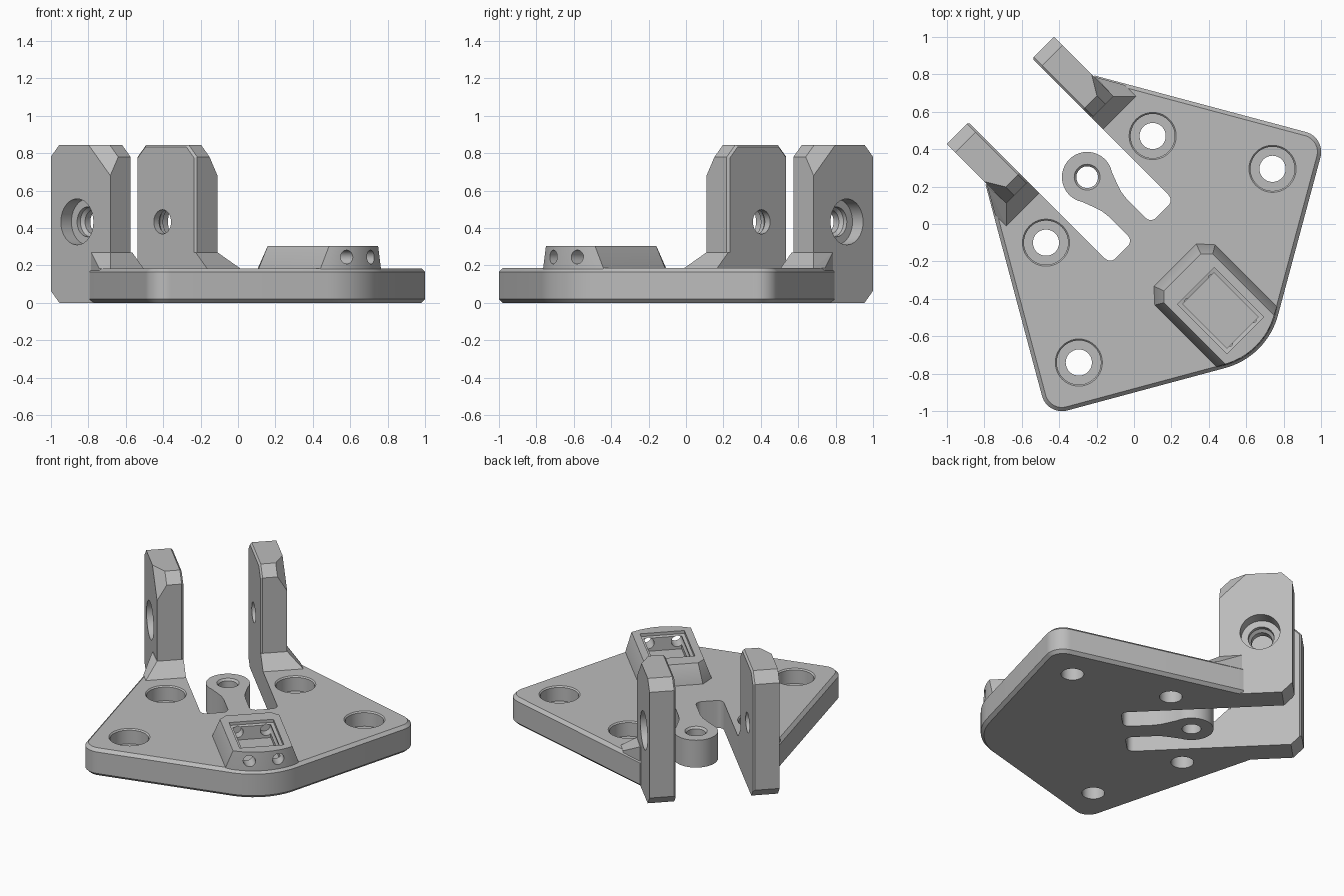
import bpy, bmesh
from math import cos, sin, pi, radians, sqrt
from mathutils import Matrix, Vector

if "Cube" in bpy.data.objects:
    bpy.data.objects.remove(bpy.data.objects["Cube"])

# The part is symmetric about a diagonal: build along x, then turn it
TURN = Matrix.Rotation(radians(-45), 4, 'Z')
PLATE_TOP = 0.185

grey = bpy.data.materials.new("machined_grey")
grey.use_nodes = True
COLOUR = (0.5, 0.5, 0.5, 1)
grey.diffuse_color = COLOUR
grey.node_tree.nodes["Principled BSDF"].inputs["Base Color"].default_value = COLOUR


def finish(bm, name):
    bmesh.ops.recalc_face_normals(bm, faces=bm.faces)
    bm.transform(TURN)
    mesh = bpy.data.meshes.new(name)
    bm.to_mesh(mesh)
    bm.free()
    mesh.materials.append(grey)
    obj = bpy.data.objects.new(name, mesh)
    bpy.context.collection.objects.link(obj)
    return obj


def loft(rings):
    bm = bmesh.new()
    loops = [[bm.verts.new(p) for p in ring] for ring in rings]
    for a, b in zip(loops, loops[1:]):
        for i in range(len(a)):
            j = (i + 1) % len(a)
            bm.faces.new((a[i], a[j], b[j], b[i]))
    bm.faces.new(loops[0])
    bm.faces.new(loops[-1])
    bmesh.ops.recalc_face_normals(bm, faces=bm.faces)
    return bm


def stepped_bore(profile, place, sides=40):
    rings = [[place @ Vector((r * cos(2 * pi * i / sides), r * sin(2 * pi * i / sides), h))
              for i in range(sides)] for r, h in profile]
    return finish(loft(rings), "bore_cutter")


def cut(obj, cutters):
    for cutter in cutters:
        mod = obj.modifiers.new("cut", 'BOOLEAN')
        mod.operation = 'DIFFERENCE'
        mod.solver = 'EXACT'
        mod.object = cutter
    bpy.context.view_layer.update()
    depsgraph = bpy.context.evaluated_depsgraph_get()
    result = bpy.data.meshes.new_from_object(obj.evaluated_get(depsgraph))
    obj.modifiers.clear()
    obj.data = result
    for cutter in cutters:
        bpy.data.objects.remove(cutter)


def smooth(obj):
    bpy.ops.object.select_all(action='DESELECT')
    obj.select_set(True)
    bpy.context.view_layer.objects.active = obj
    bpy.ops.object.shade_smooth_by_angle(angle=radians(30))


def arc(cx, cy, r, start, end, steps):
    angles = [radians(start + (end - start) * i / steps) for i in range(steps + 1)]
    return [(cx + r * cos(a), cy + r * sin(a)) for a in angles]


def hull(points):
    bm = bmesh.new()
    verts = [bm.verts.new(p) for p in points]
    bmesh.ops.convex_hull(bm, input=verts)
    bmesh.ops.dissolve_limit(bm, angle_limit=radians(1), verts=bm.verts, edges=bm.edges)
    return bm


# Base plate with open slot and central tongue
half = (arc(0.542, 0, 0.4, 0, 30, 8)
        + arc(0.357, 0.902, 0.11, 30, 120, 12)
        + [(-0.71, 0.412), (-0.71, 0.24)]
        + arc(0.02, 0.2, 0.04, 90, 0, 6)
        + arc(0.02, 0.107, 0.04, 0, -90, 6)
        + [(-0.12, 0.067), (-0.17, 0.073), (-0.22, 0.09)]
        + arc(-0.354, 0, 0.135, 56, 180, 14))
outline = half + [(x, -y) for x, y in half[-2:0:-1]]
bm = loft([[(x, y, z) for x, y in outline] for z in (0, PLATE_TOP)])


def on_rim(edge):
    a, b = (v.co for v in edge.verts)
    m = (a + b) / 2
    in_slot = abs(m.y) < 0.26 and m.x < 0.1
    return abs(a.z - b.z) < 0.001 and not in_slot and m.x > -0.7


bmesh.ops.bevel(bm, geom=[e for e in bm.edges if on_rim(e)], offset=0.02,
                segments=1, affect='EDGES')
plate = finish(bm, "base_plate")

screw = [(0.07, -0.05), (0.07, 0.085), (0.118, 0.085), (0.118, 0.177),
         (0.127, 0.186), (0.127, 0.25)]
pin = [(0.058, -0.05), (0.058, 0.172), (0.07, 0.186), (0.07, 0.25)]
bores = [stepped_bore(screw, Matrix.Translation((x, s * y, 0)))
         for x, y in ((-0.262, 0.403), (0.315, 0.732)) for s in (1, -1)]
bores.append(stepped_bore(pin, Matrix.Translation((-0.354, 0, 0))))
cut(plate, bores)
smooth(plate)

# Upright arms and the sloped gussets at their feet
INNER, OUTER, FRONT, TOP = 0.24, 0.405, -0.56, 0.845
arm_bore = [(0.065, 0.15), (0.065, 0.28), (0.08, 0.3), (0.08, 0.325),
            (0.123, 0.325), (0.123, 0.5)]
for s, side in ((1, "left"), (-1, "right")):
    pts = [(x, y, z) for y in (INNER, OUTER)
           for x, z in ((-1.01, 0.065), (-1.01, 0.78), (-0.945, 0),
                        (-0.945, TOP), (FRONT, 0))]
    pts += [(x, y, z) for y in (INNER, 0.345)
            for x, z in ((FRONT, 0.78), (-0.625, TOP))]
    pts += [(FRONT, OUTER, 0.68), (-0.725, OUTER, TOP)]
    bm = hull([(x, s * y, z) for x, y, z in pts])
    inner_edges = [e for e in bm.edges
                   if all(abs(abs(v.co.y) - INNER) < 0.001 for v in e.verts)
                   and max(v.co.z for v in e.verts) > 0.1]
    bmesh.ops.bevel(bm, geom=inner_edges, offset=0.012, segments=1, affect='EDGES')
    arm = finish(bm, side + "_arm")
    place = Matrix.Translation((-0.811, 0, 0.433)) @ Matrix.Rotation(-s * pi / 2, 4, 'X')
    cut(arm, [stepped_bore(arm_bore, place)])
    smooth(arm)

    foot = [(-0.7, INNER, 0.27), (FRONT, INNER, 0.27), (FRONT, OUTER, 0.27),
            (-0.7, OUTER + 0.005, 0.27)]
    base = [(-0.475, INNER), (-0.475, 0.49), (-0.56, 0.49), (-0.7, 0.41), (-0.7, INNER)]
    foot += [(x, y, z) for x, y in base for z in (0.1, PLATE_TOP)]
    finish(hull([(x, s * y, z) for x, y, z in foot]), side + "_gusset")


# Raised housing on the nose, its front following the plate's curve
def housing_ring(back, back_half, shoulder, width, radius, z):
    steps = 16
    ring = [(back, -back_half, z), (shoulder, -width, z)]
    for i in range(steps + 1):
        y = width * (2 * i / steps - 1)
        ring.append((0.542 + sqrt(radius ** 2 - y ** 2), y, z))
    return ring + [(shoulder, width, z), (back, back_half, z)]


housing = finish(loft([housing_ring(0.31, 0.16, 0.385, 0.228, 0.385, 0.17),
                       housing_ring(0.31, 0.16, 0.385, 0.228, 0.385, PLATE_TOP),
                       housing_ring(0.365, 0.14, 0.41, 0.185, 0.38, 0.305)]),
                 "nose_housing")


def pocket_ring(inset, z):
    a, b, w = 0.467 + inset, 0.841 - inset, 0.138 - inset
    return [(a, -w, z), (b, -w, z), (b, w, z), (a, w, z)]


pocket = finish(loft([pocket_ring(0.02, 0.192), pocket_ring(0.02, 0.28),
                      pocket_ring(0, 0.285), pocket_ring(0, 0.4)]), "pocket_cutter")
cross = [stepped_bore([(0.037, 0.42), (0.037, 1.05)],
                      Matrix.Translation((0, y, 0.245)) @ Matrix.Rotation(pi / 2, 4, 'Y'), 24)
         for y in (0.09, -0.09)]
cut(housing, [pocket] + cross)
smooth(housing)
